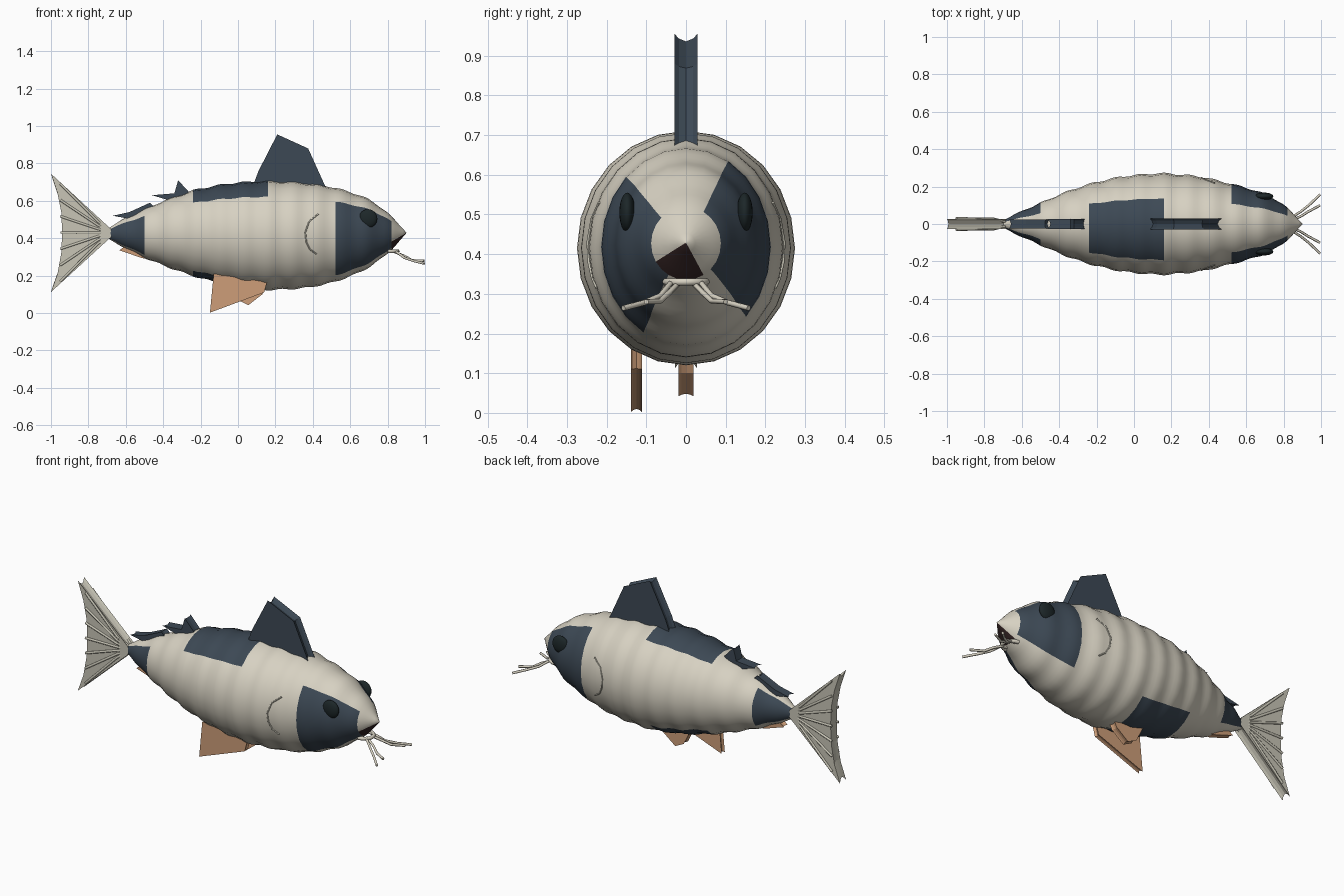
import bpy, bmesh, math
from mathutils import Vector

if "Cube" in bpy.data.objects:
    bpy.data.objects.remove(bpy.data.objects["Cube"])


def material(name, r, g, b):
    m = bpy.data.materials.new(name)
    m.use_nodes = True
    m.diffuse_color = (r, g, b, 1)
    m.node_tree.nodes["Principled BSDF"].inputs["Base Color"].default_value = (r, g, b, 1)
    return m


CREAM = material("cream skin", .68, .64, .54)
SLATE = material("slate patch", .046, .066, .09)
TAN = material("tan fin", .61, .34, .19)
BLACK = material("eye black", .012, .02, .022)
MOUTH = material("mouth brown", .03, .015, .015)
TAIL = material("tail cream", .58, .56, .47)


def finish(name, bm, *mats, smooth=None):
    bmesh.ops.recalc_face_normals(bm, faces=bm.faces)
    me = bpy.data.meshes.new(name)
    bm.to_mesh(me)
    bm.free()
    ob = bpy.data.objects.new(name, me)
    bpy.context.collection.objects.link(ob)
    for m in mats:
        me.materials.append(m)
    if smooth:
        bpy.ops.object.select_all(action="DESELECT")
        ob.select_set(True)
        bpy.context.view_layer.objects.active = ob
        bpy.ops.object.shade_smooth_by_angle(angle=math.radians(smooth))
    return ob


# Body profile: x, bottom z, top z, half width
PROFILE = [
    (-.70, .40, .45, .02), (-.60, .345, .51, .07), (-.50, .295, .555, .112),
    (-.40, .255, .60, .158), (-.25, .20, .655, .212), (-.10, .16, .685, .248),
    (.0, .14, .698, .262), (.15, .122, .708, .273), (.35, .132, .70, .255),
    (.50, .16, .675, .22), (.65, .215, .632, .18), (.75, .275, .58, .14),
    (.83, .345, .508, .08), (.90, .427, .431, .002)]


def lerp_profile(x):
    for a, b in zip(PROFILE, PROFILE[1:]):
        if x <= b[0] + 1e-6:
            t = (x - a[0]) / (b[0] - a[0])
            return Vector([p + (q - p) * t for p, q in zip(a[1:], b[1:])])


def section(x):
    """Centre height, half height and half width of the body at x."""
    d = max(0, min(.04, x + .70, .90 - x))
    lo, hi, w = sum((lerp_profile(x + k * d) for k in (-1, -.5, 0, .5, 1)), Vector((0, 0, 0))) / 5
    wave = .004 * math.sin(x * 48) * min(1, w / .1)
    return (lo + hi) / 2, (hi - lo) / 2 + wave, w + wave


def skin_y(x, z):
    c, h, w = section(x)
    return w * math.sqrt(max(0, 1 - ((z - c) / h) ** 2))


# Body with painted patches chosen by station and angle
def paint(x, deg):
    flank = 60 > (deg + 45) % 360 - 45 or 135 < deg < 240
    if x > .83:
        return 2 if 210 < deg < 300 else 0
    if x > .51 or x < -.5:
        return int(flank)
    if -.24 < x < .16:
        belly = 240 < deg < 315 and x < .1
        return int(60 < deg < 135 or belly)
    return 0


SIDES = 24
bm = bmesh.new()
rings = []
stations = [-.70 + .02 * i for i in range(81)]
for x in stations:
    c, h, w = section(x)
    ring = []
    for j in range(SIDES):
        a = math.tau * j / SIDES
        ring.append(bm.verts.new((x, w * math.cos(a), c + h * math.sin(a))))
    rings.append(ring)
for i, (r, s) in enumerate(zip(rings, rings[1:])):
    for j in range(SIDES):
        k = (j + 1) % SIDES
        f = bm.faces.new((r[j], r[k], s[k], s[j]))
        f.material_index = paint(stations[i] + .01, (j + .5) * 360 / SIDES)
bm.faces.new(rings[0])
bm.faces.new(rings[-1])
finish("body", bm, CREAM, SLATE, MOUTH, smooth=50)


# Fins: an outline swept across y, hollowed along its rim
def fin(name, outline, mat, thick, y=0, hollow=.1):
    n = len(outline)
    cx = sum(p[0] for p in outline) / n
    cz = sum(p[1] for p in outline) / n
    bm = bmesh.new()
    layers = []
    for u in (-1, -.6, 0, .6, 1):
        s = 1 - hollow * (1 - u * u)
        layers.append([bm.verts.new((cx + (px - cx) * s, y + u * thick, cz + (pz - cz) * s))
                       for px, pz in outline])
    for a, b in zip(layers, layers[1:]):
        for j in range(n):
            k = (j + 1) % n
            bm.faces.new((a[j], a[k], b[k], b[j]))
    bm.faces.new(layers[0])
    bm.faces.new(layers[-1])
    return finish(name, bm, mat)


fin("dorsal_fin", [(.08, .68), (.11, .76), (.21, .955), (.375, .88), (.47, .67), (.3, .66)],
    SLATE, .029)
fin("middle_finlet", [(-.46, .63), (-.34, .64), (-.32, .71), (-.265, .65), (-.25, .61), (-.36, .6)],
    SLATE, .028)
fin("rear_finlet", [(-.67, .52), (-.58, .54), (-.47, .59), (-.44, .56), (-.56, .5)], SLATE, .025)
fin("right_belly_fin", [(-.13, .21), (-.15, .002), (.14, .11), (.155, .165), (.0, .19)],
    TAN, .014, y=-.125, hollow=.06)
fin("centre_belly_fin", [(-.05, .17), (.0, .07), (.055, .042), (.13, .1), (.15, .14)],
    TAN, .019)
fin("rear_belly_fin", [(-.635, .335), (-.51, .293), (-.45, .29), (-.5, .34), (-.6, .36)],
    TAN, .018)

# Tail fan
edge = [(-1, .745), (-.965, .64), (-.945, .54), (-.94, .43),
        (-.945, .32), (-.965, .21), (-1, .112)]
fin("tail_fan", [(-.68, .45)] + edge + [(-.68, .405)], TAIL, .028, hollow=.08)


# Round strands: tail rays, barbels, lip and gill creases
def strand(name, paths, mat, radius):
    cu = bpy.data.curves.new(name, "CURVE")
    cu.dimensions = "3D"
    cu.bevel_depth = radius
    cu.bevel_resolution = 1
    cu.use_fill_caps = True
    for path in paths:
        sp = cu.splines.new("POLY")
        sp.points.add(len(path) - 1)
        for p, q in zip(sp.points, path):
            p.co = (*q, 1)
    ob = bpy.data.objects.new(name, cu)
    bpy.context.collection.objects.link(ob)
    cu.materials.append(mat)


rays = [[(-.69, s * .012, .43 + k * .006), (-.75, s * .027, .43 + k * .02),
         (-.95, s * .03, .43 + k * .087)] for s in (-1, 1) for k in range(-3, 4)]
strand("tail_rays", rays, TAIL, .007)

for side, s in (("left", 1), ("right", -1)):
    # Eye
    bm = bmesh.new()
    bmesh.ops.create_uvsphere(bm, u_segments=20, v_segments=12, radius=1)
    for v in bm.verts:
        v.co = (.695 + v.co.x * .05, s * .148 + v.co.y * .02, .505 + v.co.z * .05)
    finish(side + "_eye", bm, BLACK, smooth=60)
    # Forked barbel
    strand(side + "_barbel", [
        [(.80, s * .03, .335), (.85, s * .04, .325), (.89, s * .065, .295),
         (.94, s * .105, .278), (.995, s * .158, .264)],
        [(.84, s * .02, .325), (.89, s * .04, .305), (.93, s * .065, .282),
         (.995, s * .10, .28)]], CREAM, .007)
    # Gill crease
    arc = [(.43, .53), (.38, .49), (.36, .43), (.365, .38), (.385, .34), (.42, .315)]
    strand(side + "_gill", [[(x, s * skin_y(x, z), z) for x, z in arc]], TAIL, .004)

# Lower lip
lip = [(.80 + .055 * math.sin(math.pi * i / 8), -.05 * math.cos(math.pi * i / 8), .33)
       for i in range(9)]
strand("lower_lip", [lip], CREAM, .01)
